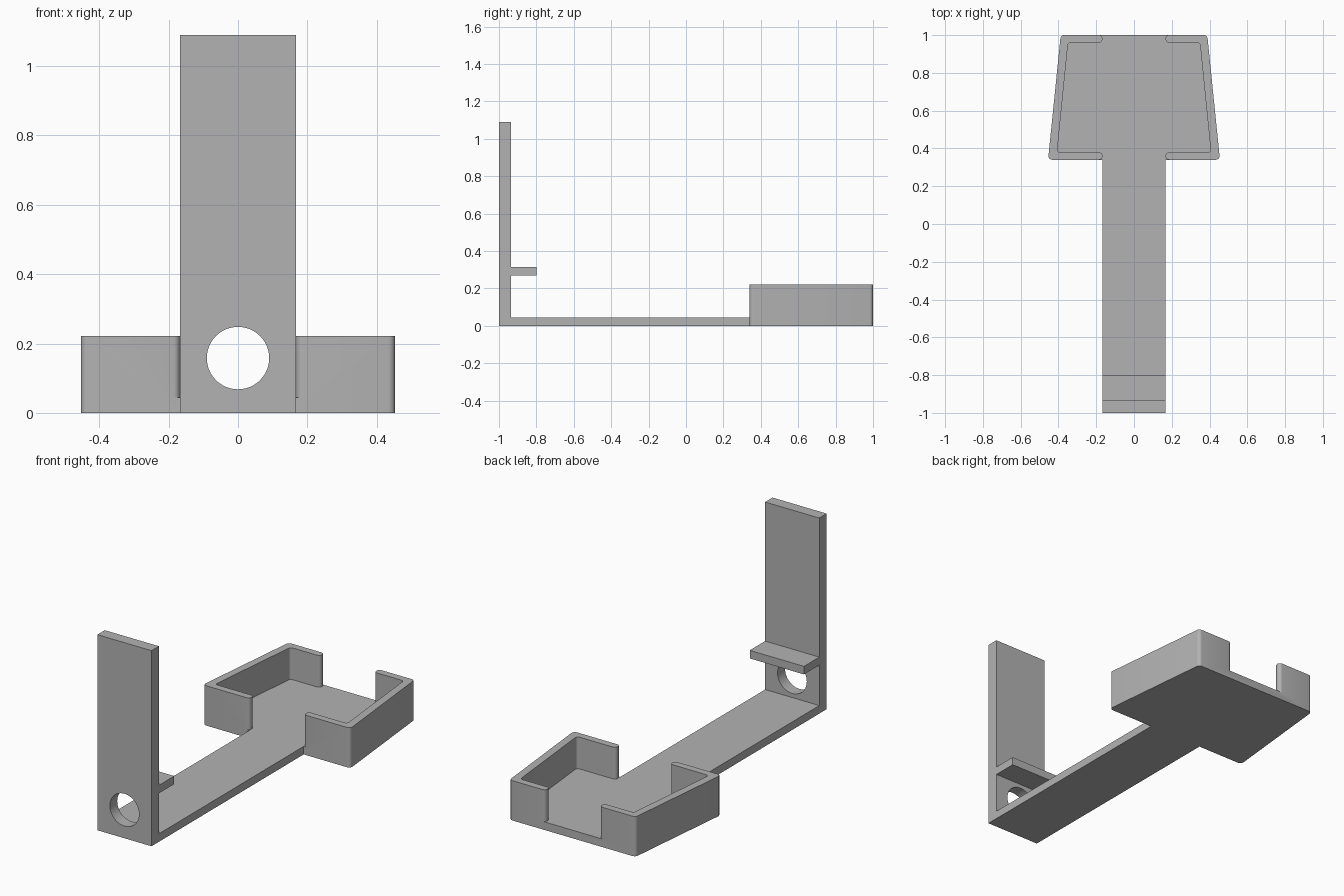
import bpy, bmesh, math
from mathutils import Vector, Matrix

if "Cube" in bpy.data.objects:
    bpy.data.objects.remove(bpy.data.objects["Cube"], do_unlink=True)

HALF_W = 0.167     # half width of the arm and of the tray openings
PLATE = 0.045      # floor thickness
WALL_H = 0.222
FRONT, BACK = 0.34, 1.0

grey = bpy.data.materials.new("plain_grey")
grey.use_nodes = True
colour = (0.45, 0.45, 0.45, 1)
grey.diffuse_color = colour
grey.node_tree.nodes["Principled BSDF"].inputs["Base Color"].default_value = colour


def rounded(corners, steps=6):
    """Outline from (x, y, radius) corners, each filleted by an arc."""
    out = []
    for i, (x, y, r) in enumerate(corners):
        p = Vector((x, y))
        if r == 0:
            out.append(p)
            continue
        a = (Vector(corners[i - 1][:2]) - p).normalized()
        b = (Vector(corners[(i + 1) % len(corners)][:2]) - p).normalized()
        half = a.angle(b) / 2
        centre = p + (a + b).normalized() * (r / math.sin(half))
        start = p + a * (r / math.tan(half)) - centre
        end = p + b * (r / math.tan(half)) - centre
        sweep = start.angle_signed(end)
        for k in range(steps + 1):
            t = -sweep * k / steps
            out.append(centre + Matrix.Rotation(t, 2) @ start)
    return out


def prism(name, outline, low, high, matrix=Matrix()):
    """Extrude a flat outline between two heights, then place it."""
    bm = bmesh.new()
    face = bm.faces.new([bm.verts.new((p[0], p[1], low)) for p in outline])
    top = bmesh.ops.extrude_face_region(bm, geom=[face])["geom"]
    verts = [v for v in top if isinstance(v, bmesh.types.BMVert)]
    bmesh.ops.translate(bm, verts=verts, vec=(0, 0, high - low))
    bm.transform(matrix)
    bmesh.ops.recalc_face_normals(bm, faces=bm.faces)
    mesh = bpy.data.meshes.new(name)
    bm.to_mesh(mesh)
    bm.free()
    mesh.materials.append(grey)
    obj = bpy.data.objects.new(name, mesh)
    bpy.context.collection.objects.link(obj)
    return obj


# Arm, upright and shelf share one side profile (y, z), extruded along x
side = [(-1, 0), (0.6, 0), (0.6, PLATE), (-0.935, PLATE), (-0.935, 0.27),
        (-0.8, 0.27), (-0.8, 0.315), (-0.935, 0.315), (-0.935, 1.09), (-1, 1.09)]
along_x = Matrix(((0, 0, 1, 0), (1, 0, 0, 0), (0, 1, 0, 0), (0, 0, 0, 1)))
stand = prism("stand_with_tray", side, -HALF_W, HALF_W, along_x)

# Tray floor: tapered, with rounded corners
floor = prism("tray_floor", rounded([
    (-0.455, FRONT, 0.02), (0.455, FRONT, 0.02),
    (0.388, BACK, 0.02), (-0.388, BACK, 0.02)]), 0, PLATE)

# Tray walls: a C-shaped wall on each side with rounded ends
wall = [(HALF_W, FRONT, 0.019), (0.455, FRONT, 0.02), (0.388, BACK, 0.02),
        (HALF_W, BACK, 0.019), (HALF_W, BACK - 0.04, 0.019),
        (0.349, BACK - 0.04, 0.015), (0.407, FRONT + 0.04, 0.015),
        (HALF_W, FRONT + 0.04, 0.019)]
outline = rounded(wall)
walls = [prism(n, [(s * p.x, p.y) for p in outline], 0.02, WALL_H)
         for n, s in (("left_wall", 1), ("right_wall", -1))]

# Round cable hole through the foot of the upright
circle = [(0.09 * math.cos(a), 0.09 * math.sin(a))
          for a in (math.tau * k / 48 for k in range(48))]
hole = prism("hole_cutter", circle, -0.15, 0.15,
             Matrix.Translation((0, -0.97, 0.158)) @ Matrix.Rotation(math.pi / 2, 4, "X"))

# Fuse the parts into one solid
helpers = [(floor, "UNION")] + [(w, "UNION") for w in walls] + [(hole, "DIFFERENCE")]
for helper, operation in helpers:
    mod = stand.modifiers.new(helper.name, "BOOLEAN")
    mod.object, mod.operation, mod.solver = helper, operation, "EXACT"
    helper.hide_render = True
bpy.context.view_layer.update()
graph = bpy.context.evaluated_depsgraph_get()
solid = bpy.data.meshes.new_from_object(stand.evaluated_get(graph))
stand.modifiers.clear()
stand.data = solid
for helper, _ in helpers:
    bpy.data.objects.remove(helper, do_unlink=True)

# Clean flat areas and keep only the rounded corners smooth
bm = bmesh.new()
bm.from_mesh(solid)
bmesh.ops.remove_doubles(bm, verts=bm.verts, dist=0.0001)
bmesh.ops.dissolve_limit(bm, angle_limit=math.radians(1), verts=bm.verts, edges=bm.edges)
bm.to_mesh(solid)
bm.free()
bpy.ops.object.select_all(action="DESELECT")
stand.select_set(True)
bpy.context.view_layer.objects.active = stand
bpy.ops.object.shade_smooth_by_angle(angle=math.radians(30))
